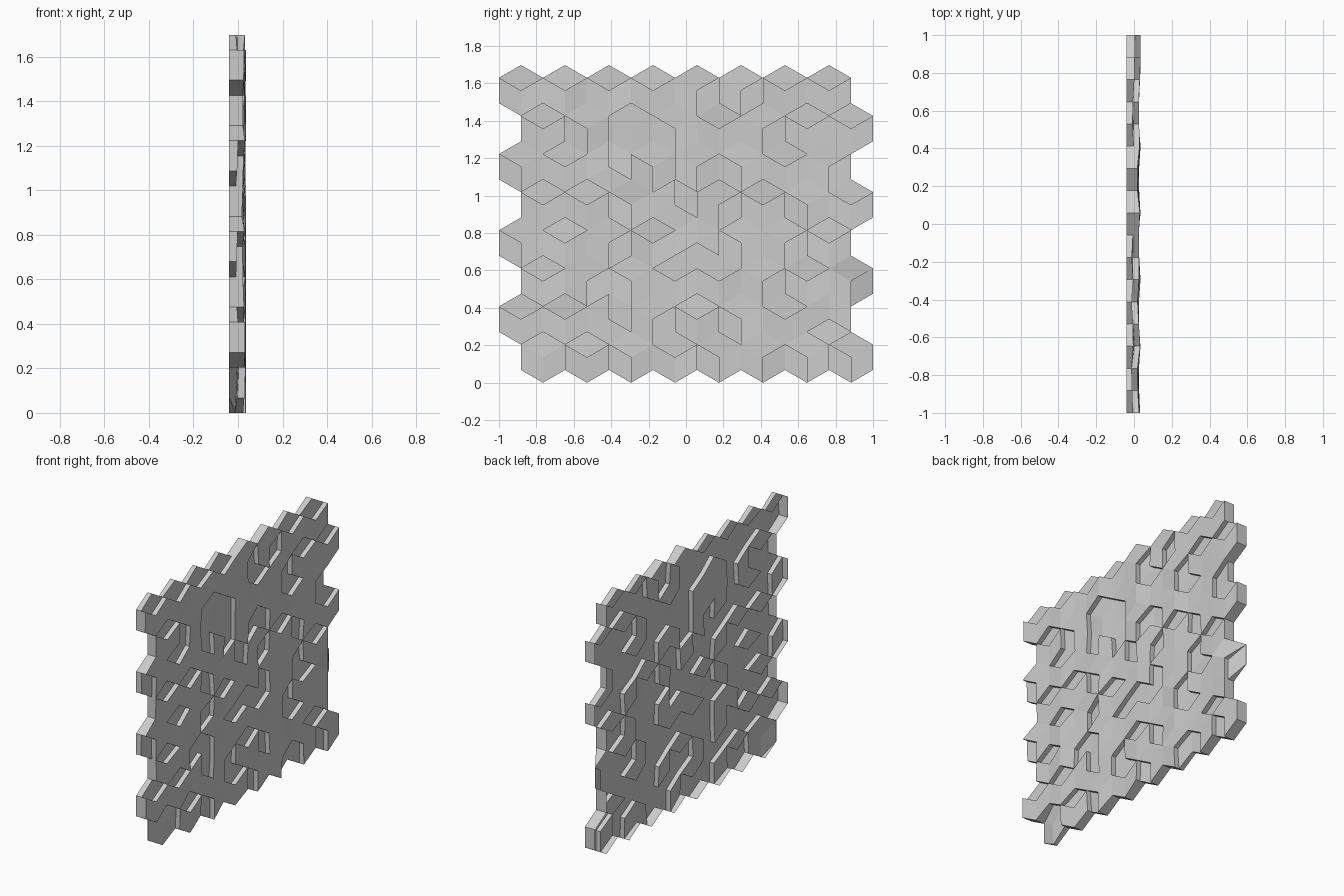
import bpy, bmesh, math, random

if "Cube" in bpy.data.objects:
    bpy.data.objects.remove(bpy.data.objects["Cube"])

random.seed(4)
N = 8                                # hexagons per row and number of rows
W = 2 / (N + 0.5)                    # hexagon width
R = W / math.sqrt(3)                 # hexagon radius
BACK = -0.04                         # open back plane
STEP = 0.031                         # depth of a recessed rhombus

# Recessed rhombus of each hexagon, top row first: T top, L lower left,
# R lower right, B bottom, u upper right, v upper left, . none, x all recessed,
# l all but the lower left
ROWS = ["TTTTRRTT",
        "TLxLTRTT",
        "LTulRLTR",
        "TTLuRTLT",
        "LTRTBLRT",
        "TRLTTRTR",
        "TTuRTLTB",
        "xTLTLRLL"]
ANGLE = dict(T=90, L=210, R=330, B=270, u=30, v=150, l=210, x=90)
ANGLE['.'] = 90
LOW = {'.': (), 'x': (0, 1, 2), 'l': (1, 2)}
SLOPED = {(5, 7): 1, (7, 0): -1}     # edge hexagons sloping to the back plane

high = {}
canon = []


def snap(y, z):
    """Merge nearly equal lattice points."""
    for q in canon:
        if abs(y - q[0]) + abs(z - q[1]) < 0.01:
            return q
    canon.append((round(y, 4), round(z, 4)))
    return canon[-1]


def height(p):
    """Gently uneven raised surface."""
    if p not in high:
        wave = math.cos(2 * math.pi * (p[0] - 0.77) / 0.353)
        high[p] = 0.025 + 0.005 * wave + random.uniform(-0.005, 0.005)
        if p[0] > 0.77:
            high[p] = 0.035
    return high[p]


# Collect three rhombi for each hexagon, with a depth at every corner
faces = []
for r, row in enumerate(ROWS):
    zc = 7 * 1.5 * R + R - r * 1.5 * R
    for k, code in enumerate(row):
        yc = -1 + W / 2 + k * W + (W / 2 if r % 2 else 0)

        def corner(a):
            a = math.radians(a)
            return snap(yc + R * math.cos(a), zc + R * math.sin(a))

        for i in range(3):
            a = ANGLE[code] + 120 * i
            pts = [snap(yc, zc), corner(a - 60), corner(a), corner(a + 60)]
            drop = STEP if i in LOW.get(code, (0,)) else 0
            depth = [height(p) - drop for p in pts]
            side = SLOPED.get((r, k), 0)
            depth = [BACK + 0.002 if (p[0] - yc) * side > 0.1 else d
                     for p, d in zip(pts, depth)]
            faces.append(list(zip(pts, depth)))

# Build the front faces, the step walls and the outer rim; the back stays open
bm = bmesh.new()
verts = {}
edges = {}


def vert(p, x):
    k = (p, round(x, 5))
    if k not in verts:
        verts[k] = bm.verts.new((x, p[0], p[1]))
    return verts[k]


def add(items):
    vs = list(dict.fromkeys(vert(p, x) for p, x in items))
    if len(vs) > 2:
        bm.faces.new(vs)


for f in faces:
    add(f)
    for i in range(4):
        a, b = f[i], f[(i + 1) % 4]
        edges.setdefault(frozenset((a[0], b[0])), []).append((a, b))

for sides in edges.values():
    a, b = sides[0]
    if len(sides) == 1:              # outer rim
        add([b, a, (a[0], BACK), (b[0], BACK)])
    else:                            # wall between neighbouring levels
        d, c = sides[1]
        add([b, a, c, d])

mesh = bpy.data.meshes.new("hexagon_wall_panel")
bm.to_mesh(mesh)
bm.free()
panel = bpy.data.objects.new("hexagon_wall_panel", mesh)
bpy.context.collection.objects.link(panel)
